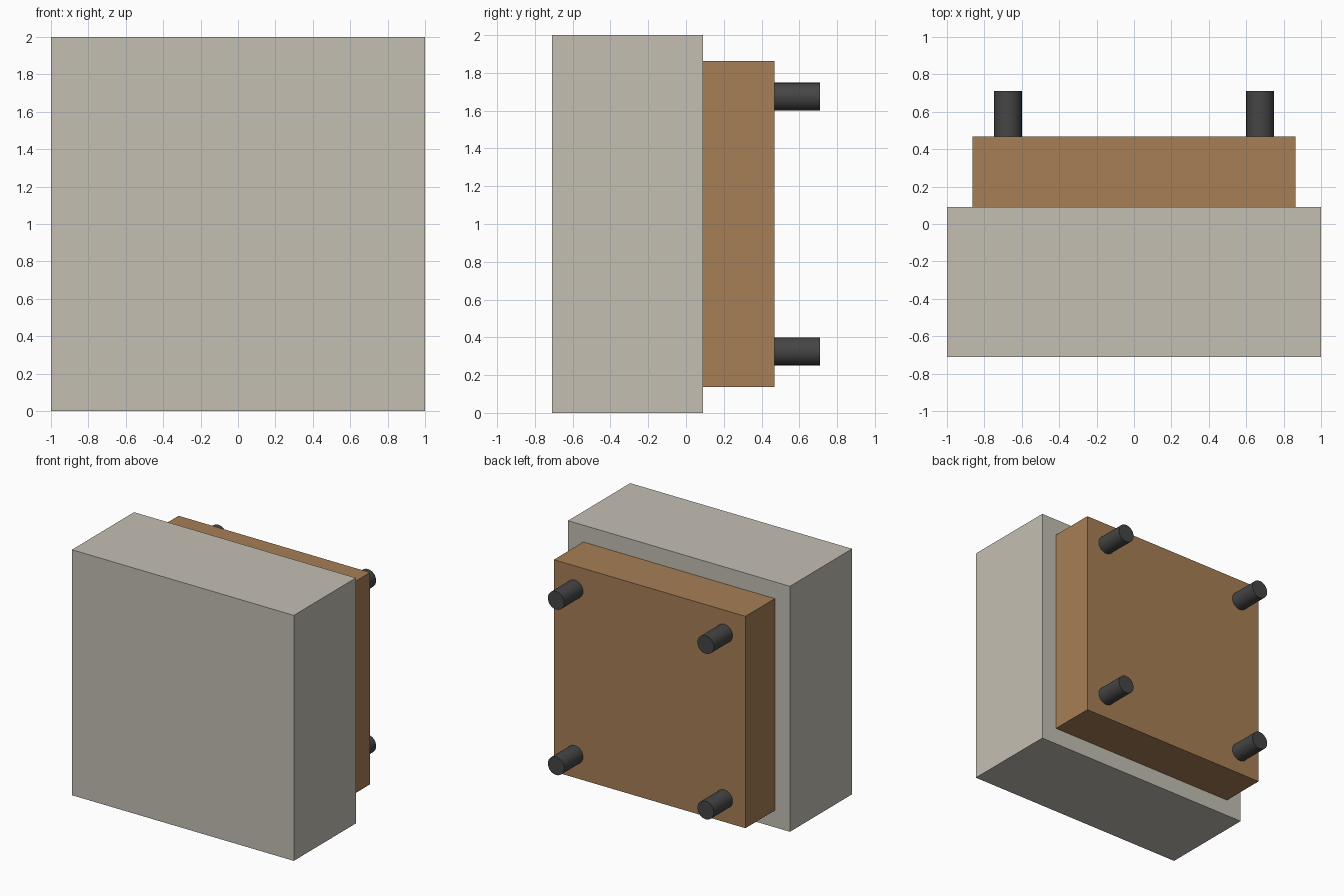
import bpy, math

if "Cube" in bpy.data.objects:
    bpy.data.objects.remove(bpy.data.objects["Cube"])


def material(name, rgb):
    m = bpy.data.materials.new(name)
    m.diffuse_color = (*rgb, 1)
    m.use_nodes = True
    m.node_tree.nodes["Principled BSDF"].inputs["Base Color"].default_value = m.diffuse_color
    return m


fabric = material("fabric", (0.55, 0.52, 0.45))
wood = material("wood", (0.38, 0.21, 0.09))
dark = material("dark", (0.06, 0.06, 0.06))


def square_slab(name, half, y0, y1, mat):
    bpy.ops.mesh.primitive_cube_add(size=1, location=(0, (y0 + y1) / 2, 1))
    ob = bpy.context.object
    ob.name = name
    ob.scale = (2 * half, y1 - y0, 2 * half)
    bpy.ops.object.transform_apply(location=False, rotation=False, scale=True)
    ob.data.materials.append(mat)


# Stool lying on its side: cushion at the front, wooden base behind
square_slab("cushion", 1.0, -0.71, 0.09, fabric)
square_slab("base", 0.863, 0.09, 0.468, wood)

# Four round feet pointing backwards
foot_y0, foot_y1, offset = 0.468, 0.71, 0.674
for sx, side in ((-1, "left"), (1, "right")):
    for sz, level in ((-1, "lower"), (1, "upper")):
        bpy.ops.mesh.primitive_cylinder_add(
            vertices=32, radius=0.074, depth=foot_y1 - foot_y0,
            location=(sx * offset, (foot_y0 + foot_y1) / 2, 1 + sz * offset),
            rotation=(math.pi / 2, 0, 0))
        foot = bpy.context.object
        foot.name = f"{level}_{side}_foot"
        foot.data.materials.append(dark)
        bpy.ops.object.shade_smooth_by_angle()
